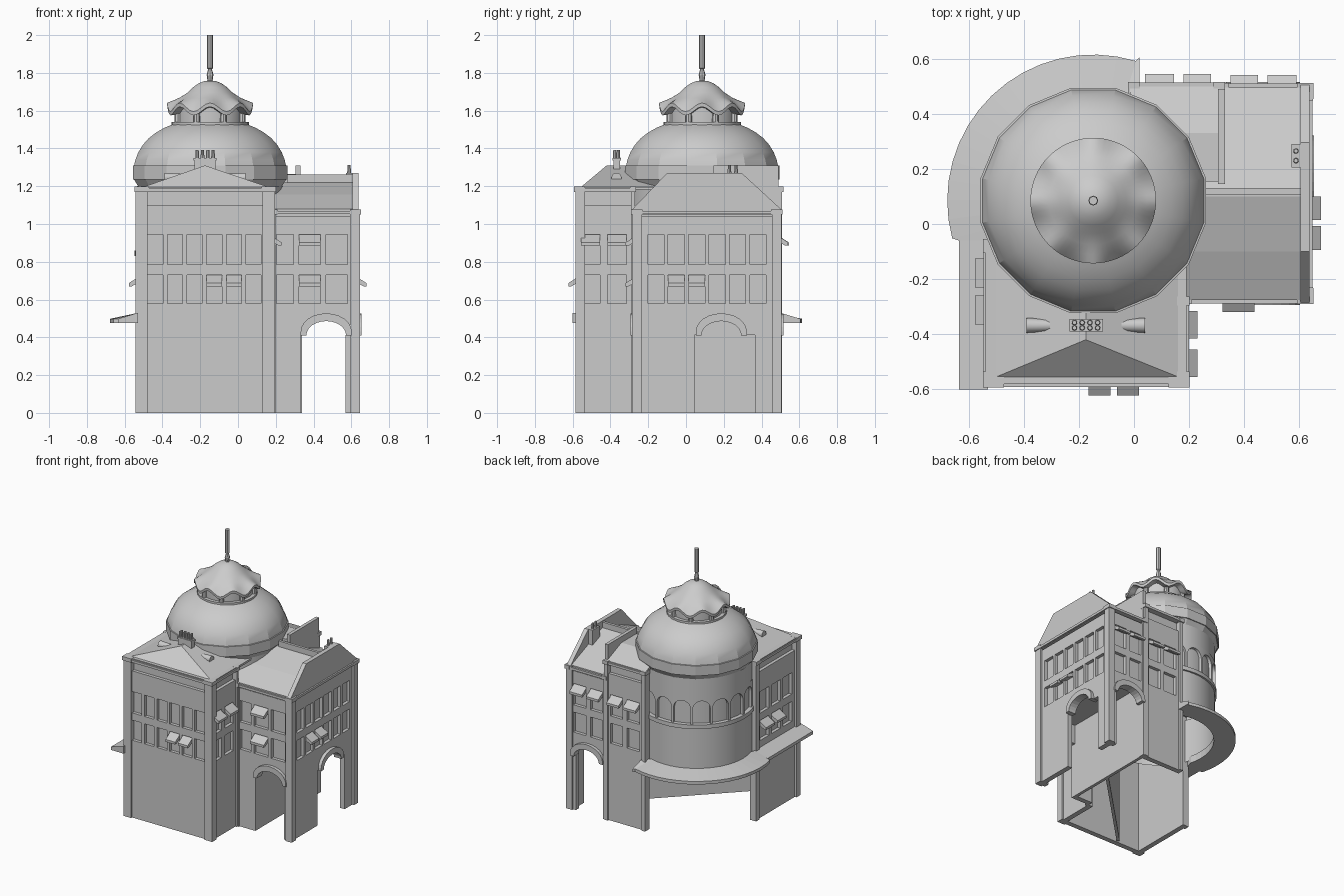
import bpy, bmesh
from math import sin, cos, pi, radians

if "Cube" in bpy.data.objects:
    bpy.data.objects.remove(bpy.data.objects["Cube"])

CX, CY = -0.148, 0.085   # dome axis


def finish(name, bm, smooth=0):
    bmesh.ops.recalc_face_normals(bm, faces=bm.faces)
    me = bpy.data.meshes.new(name)
    bm.to_mesh(me)
    bm.free()
    ob = bpy.data.objects.new(name, me)
    bpy.context.collection.objects.link(ob)
    if smooth:
        bpy.ops.object.select_all(action='DESELECT')
        ob.select_set(True)
        bpy.context.view_layer.objects.active = ob
        bpy.ops.object.shade_smooth_by_angle(angle=radians(smooth))
    return ob


def loft(bm, a, b):
    """Closed solid between two matching outlines."""
    va, vb = [bm.verts.new(p) for p in a], [bm.verts.new(p) for p in b]
    n = len(a)
    bm.faces.new(va)
    bm.faces.new(vb[::-1])
    for i in range(n):
        j = (i + 1) % n
        bm.faces.new((va[i], vb[i], vb[j], va[j]))


def at(fr, u, d, z):
    """Facade frame: u along the wall, d outward, z up."""
    axis, pos, s = fr
    return (u, pos + s * d, z) if axis == 'y' else (pos + s * d, u, z)


def prism(bm, fr, pts, d0, d1):
    loft(bm, [at(fr, u, d0, z) for u, z in pts], [at(fr, u, d1, z) for u, z in pts])


def slab(bm, fr, u0, u1, d0, d1, z0, z1):
    prism(bm, fr, [(u0, z0), (u1, z0), (u1, z1), (u0, z1)], d0, d1)


W = ('x', 0, 1)   # world frame: u = y, d = x


def box(name, x0, x1, y0, y1, z0, z1):
    bm = bmesh.new()
    slab(bm, W, y0, y1, x0, x1, z0, z1)
    return finish(name, bm)


def along_x(name, pts, x0, x1):
    bm = bmesh.new()
    prism(bm, W, pts, x0, x1)
    return finish(name, bm)


def arc(c, w, z, rise, n=12):
    return [(c - w * cos(pi * i / n), z + rise * sin(pi * i / n)) for i in range(n + 1)]


ROWS = [(0.58, 0.73), (0.785, 0.945)]


def facade(name, fr, u0, u1, top, wins, awnings=(), arch=None, pw=0.06):
    bm = bmesh.new()
    lo, hi = -0.05, -0.012
    # base, with an arched passage where needed
    base = [(u0, 0)]
    if arch:
        c, w, rise, o0, o1 = arch
        base += [(o0, 0), (o0, 0.412)] + arc(c, w, 0.413, rise) + [(o1, 0.412), (o1, 0)]
        t = 0.03
        trim = [(c - w - t, 0.41)] + arc(c, w + t, 0.43, rise + 0.022) + [(c + w + t, 0.41)]
        prism(bm, fr, trim + arc(c, w, 0.411, rise)[::-1], lo, 0.012)
    prism(bm, fr, base + [(u1, 0), (u1, 0.58), (u0, 0.58)], lo, hi)
    # panes, bands, mullions, cornice
    slab(bm, fr, u0, u1, lo, -0.036, 0.57, top)
    slab(bm, fr, u0, u1, lo, hi, 0.73, 0.785)
    slab(bm, fr, u0, u1, lo, hi, 0.945, 1.04 if top < 1.1 else 1.1)
    slab(bm, fr, u0, u1, lo, 0.006, top - 0.018, top)
    edges = [u0] + [e for w in wins for e in w] + [u1]
    for a, b in zip(edges[::2], edges[1::2]):
        slab(bm, fr, a, b, lo, hi, 0.575, 0.95)
    # corner pilasters with caps
    for a in (u0, u1 - pw):
        slab(bm, fr, a, a + pw, lo, 0, 0, top)
        slab(bm, fr, a - 0.006, a + pw + 0.006, lo, 0.008, top - 0.02, top + 0.008)
    finish(name, bm)
    # awnings
    for k, (i, row) in enumerate(awnings):
        bm = bmesh.new()
        z = ROWS[row][1]
        sec = [(-0.03, z), (0.037, z - 0.042), (0.037, z - 0.06), (0.022, z - 0.06), (-0.03, z - 0.03)]
        loft(bm, *[[at(fr, u, d, zz) for d, zz in sec] for u in wins[i]])
        finish(f"{name}_awning_{k}", bm)


def row(start, pitch, width, n):
    return [(start + pitch * i, start + pitch * i + width) for i in range(n)]


# Front block
facade("front_wall", ('y', -0.585, -1), -0.542, 0.195, 1.19, row(-0.478, 0.104, 0.08, 6), [(3, 0), (4, 0)], pw=0.064)
facade("front_block_right_wall", ('x', 0.193, 1), -0.585, -0.27, 1.19, [(-0.555, -0.455), (-0.415, -0.315)],
       [(0, 1), (1, 1)], pw=0.02)
facade("front_block_left_wall", ('x', -0.54, -1), -0.585, -0.06, 1.19, row(-0.5, 0.135, 0.105, 3),
       [(1, 0), (2, 0)], pw=0.04)
# Right block
ARCH = (0.467, 0.105, 0.075, 0.333, 0.57)
facade("wing_front_wall", ('y', -0.282, -1), 0.18, 0.645, 1.07, [(0.205, 0.295), (0.322, 0.437), (0.465, 0.58)],
       [(1, 0), (1, 1)], ARCH, pw=0.022)
facade("wing_right_wall", ('x', 0.642, 1), -0.285, 0.505, 1.07, row(-0.202, 0.108, 0.086, 6),
       [(1, 0), (2, 0)], (0.187, 0.105, 0.075, 0.045, 0.365), pw=0.05)
facade("wing_back_wall", ('y', 0.504, 1), 0.31, 0.645, 1.07, [(0.35, 0.45), (0.485, 0.59)],
       [(0, 1), (1, 1)], ARCH, pw=0.028)
facade("back_section_wall", ('y', 0.507, 1), -0.015, 0.325, 1.19, [(0.04, 0.145), (0.18, 0.28)],
       [(0, 1), (1, 1)], pw=0.03)
# Passage and recessed entrance
box("passage_wall", 0.31, 0.333, -0.26, 0.48, 0, 0.57)
box("passage_ceiling", 0.32, 0.63, -0.26, 0.48, 0.555, 0.575)
bm = bmesh.new()
foot = [(0.31, 0.1), (-0.3, -0.51), (-0.285, -0.525), (0.325, 0.085)]
loft(bm, [(x, y, 0) for x, y in foot], [(x, y, 0.56) for x, y in foot])
finish("entrance_wall", bm)

# Front hipped roof
bm = bmesh.new()
L, R, F, B, E = -0.505, 0.165, -0.557, 0.0, 1.195
p = [bm.verts.new(v) for v in [(L, F, E), (R, F, E), (R, B, E), (L, B, E), (-0.175, -0.42, 1.31), (-0.175, B, 1.31)]]
for f in [(0, 1, 4), (1, 2, 5, 4), (3, 0, 4, 5), (2, 3, 5)]:
    bm.faces.new([p[i] for i in f])
finish("front_roof", bm)
box("front_eaves", -0.54, 0.19, -0.58, -0.06, 1.182, 1.197)
# Wing roofs, gable and fire wall
along_x("wing_roof", [(-0.275, 1.065), (-0.275, 1.08), (-0.1, 1.155), (0.1, 1.22), (0.13, 1.22), (0.3, 1.155),
                      (0.495, 1.08), (0.495, 1.065)], 0.1, 0.62)
along_x("wing_ridge", [(0.108, 1.18), (0.108, 1.262), (0.128, 1.262), (0.128, 1.18)], 0.26, 0.61)
along_x("wing_gable", [(-0.287, 1.05), (-0.287, 1.075), (-0.1, 1.27), (0.295, 1.27), (0.507, 1.075), (0.507, 1.05)], 0.605, 0.637)
along_x("back_section_roof", [(0.5, 1.18), (0.5, 1.195), (0.33, 1.265), (0.155, 1.265), (0.155, 1.18)], -0.015, 0.31)
along_x("fire_wall", [(0.49, 1.05), (0.49, 1.31), (0.145, 1.31), (0.145, 1.05)], 0.305, 0.33)


# Chimneys and roof vents
def pot(name, x, y, z0, z1, r):
    bm = bmesh.new()
    ring = lambda z, q: [(x + q * cos(pi * i / 4), y + q * sin(pi * i / 4), z) for i in range(8)]
    loft(bm, ring(z0, r), ring(z1, r * 0.8))
    finish(name, bm)


box("front_chimney", -0.23, -0.118, -0.385, -0.35, 1.25, 1.335)
box("front_chimney_cap", -0.235, -0.113, -0.39, -0.345, 1.335, 1.35)
for i in range(4):
    for j in range(2):
        pot(f"chimney_pot_{i}{j}", -0.216 + i * 0.028, -0.377 + j * 0.019, 1.35, 1.392, 0.01)
box("wing_chimney", 0.572, 0.606, 0.205, 0.29, 1.12, 1.27)
for i in range(2):
    pot(f"wing_chimney_pot_{i}", 0.588, 0.23 + i * 0.035, 1.27, 1.312, 0.01)
for s in (-1, 1):
    bm = bmesh.new()
    ring = lambda x, q: [(-0.175 + s * x, -0.368 + q * cos(pi * i / 5), 1.245 + q * sin(pi * i / 5)) for i in range(10)]
    loft(bm, ring(0.13, 0.023), ring(0.215, 0.027))
    finish("roof_vent", bm, 40)


# Round tower
def lathe(name, prof, n, phase=0.0, waves=None, smooth=0):
    bm = bmesh.new()
    rings = []
    for k, (r, z) in enumerate(prof):
        h = waves[k] if waves else 0
        rings.append([bm.verts.new((CX + r * cos(a), CY + r * sin(a), z + h * cos(8 * a)))
                      for a in [phase + 2 * pi * i / n for i in range(n)]])
    for a, b in zip(rings, rings[1:]):
        for i in range(n):
            j = (i + 1) % n
            bm.faces.new((a[i], a[j], b[j], b[i]))
    bmesh.ops.remove_doubles(bm, verts=bm.verts, dist=1e-5)
    return finish(name, bm, smooth)


lathe("tower_drum", [(0.387, 0.5), (0.387, 0.83), (0.4, 0.83), (0.4, 0.86), (0.37, 0.86), (0.37, 1.06),
                     (0.387, 1.06), (0.387, 1.2)], 48, smooth=35)
# Arcade of round-headed windows on the exposed side
bm = bmesh.new()
step, n = 2 * pi / 18, 10
for k in range(9):
    mid = radians(60) + step * (k + 0.5)
    def q(t, z, r):
        a = mid + t * step
        return bm.verts.new((CX + r * cos(a), CY + r * sin(a), z))
    cols = [(-0.5, 0.855), (-0.44, 0.855)]
    cols += [(-0.44 * cos(pi * i / n), 0.975 + 0.06 * sin(pi * i / n)) for i in range(n + 1)]
    cols += [(0.44, 0.855), (0.5, 0.855)]
    for (t0, z0), (t1, z1) in zip(cols, cols[1:]):
        bm.faces.new((q(t0, z0, 0.37), q(t1, z1, 0.37), q(t1, z1, 0.39), q(t0, z0, 0.39)))
        if abs(t1 - t0) > 1e-4:
            bm.faces.new((q(t0, z0, 0.39), q(t1, z1, 0.39), q(t1, 1.065, 0.39), q(t0, 1.065, 0.39)))
bmesh.ops.remove_doubles(bm, verts=bm.verts, dist=1e-5)
finish("tower_window_arches", bm, 30)
PH = pi / 16
lathe("dome_ring", [(0.385, 1.17), (0.385, 1.195), (0.41, 1.235), (0.417, 1.235), (0.417, 1.31), (0.4, 1.312)], 16, PH)
lathe("dome", [(0.41, 1.308), (0.403, 1.34), (0.387, 1.38), (0.362, 1.42), (0.33, 1.455), (0.29, 1.485),
               (0.245, 1.51), (0.195, 1.53), (0, 1.53)], 16, PH, smooth=20)
lathe("lantern_neck", [(0.205, 1.525), (0.205, 1.54), (0.18, 1.54), (0.18, 1.63)], 32, smooth=35)
for i in range(8):
    a = pi / 8 + i * pi / 4
    pot(f"lantern_post_{i}", CX + 0.185 * cos(a), CY + 0.185 * sin(a), 1.53, 1.62, 0.018)
lathe("lantern_cap", [(0.18, 1.6), (0.226, 1.598), (0.228, 1.618), (0.195, 1.645), (0.16, 1.667), (0.12, 1.695),
                      (0.09, 1.724), (0.06, 1.745), (0.03, 1.757), (0, 1.76)], 64,
      waves=[0.018, 0.023, 0.023, 0.009, 0.002, 0, 0, 0, 0, 0], smooth=40)
lathe("spire", [(0.012, 1.75), (0.018, 1.79), (0.01, 1.82), (0.016, 1.825), (0.016, 2.0), (0, 2.0)], 8)

# Canopy along the left side and around the tower
path = [((-0.53, -0.6), (-0.635, -0.6)), ((-0.53, -0.06), (-0.635, -0.06))]
for i in range(17):
    a = radians(195 - i * 122 / 16)
    path.append(((CX + 0.38 * cos(a), CY + 0.38 * sin(a)), (CX + 0.53 * cos(a), CY + 0.53 * sin(a))))
path.append(((0.02, 0.5), (0.02, 0.605)))
bm = bmesh.new()
rings = [[bm.verts.new(v) for v in ((*a, 0.53), (*b, 0.498), (*b, 0.475), (*a, 0.475))] for a, b in path]
for r, s in zip(rings, rings[1:]):
    for i in range(4):
        bm.faces.new((r[i], r[(i + 1) % 4], s[(i + 1) % 4], s[i]))
bm.faces.new(rings[0])
bm.faces.new(rings[-1][::-1])
finish("canopy", bm)
